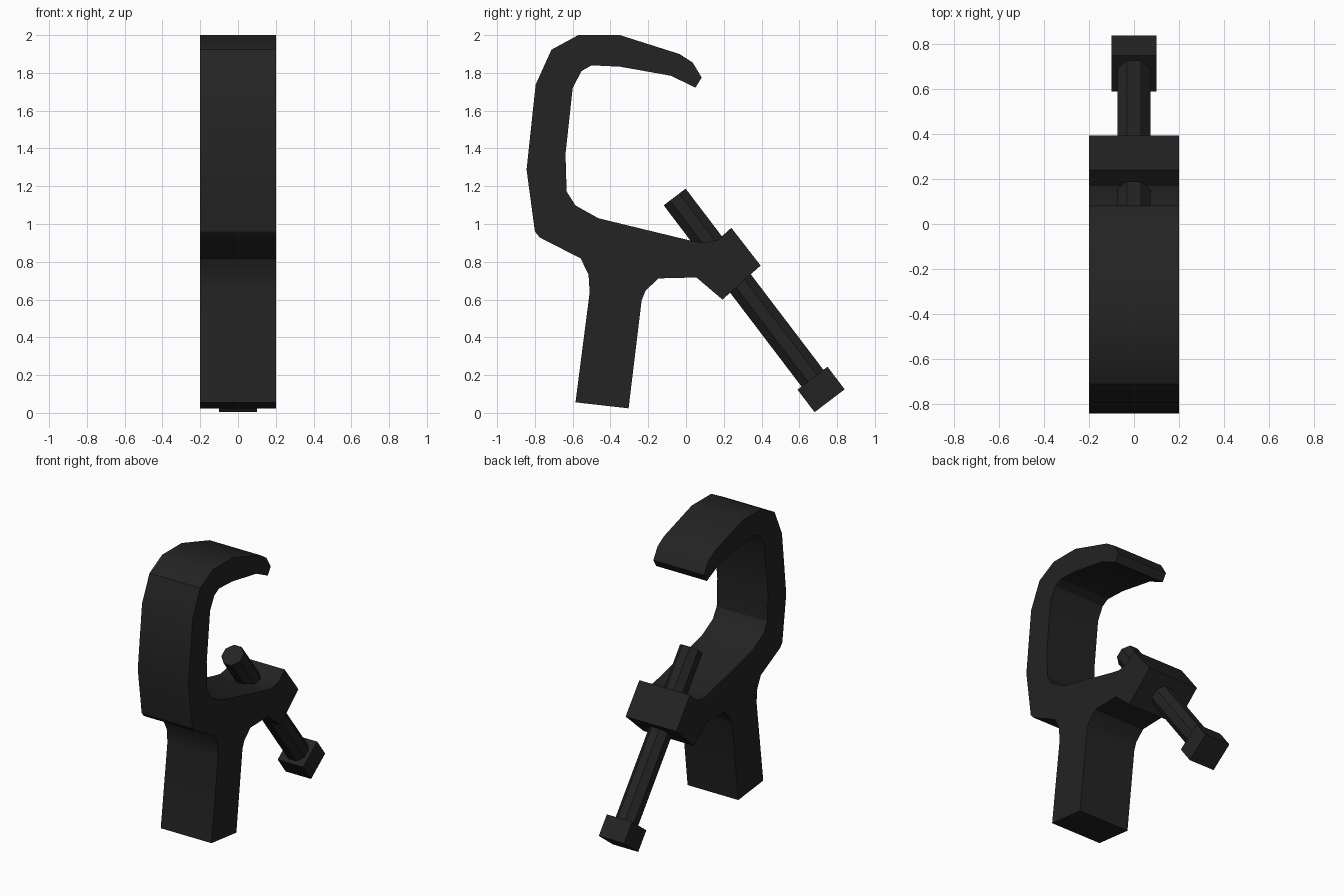
import bpy, bmesh
from mathutils import Vector, Matrix

cube = bpy.data.objects.get("Cube")
if cube:
    bpy.data.objects.remove(cube, do_unlink=True)

black = bpy.data.materials.new("matte black")
black.use_nodes = True
COLOUR = (0.017, 0.017, 0.017, 1)
black.diffuse_color = COLOUR
black.node_tree.nodes["Principled BSDF"].inputs["Base Color"].default_value = COLOUR


def finish(name, bm):
    """Turn a bmesh into a named, shaded object."""
    bmesh.ops.recalc_face_normals(bm, faces=bm.faces)
    mesh = bpy.data.meshes.new(name)
    bm.to_mesh(mesh)
    bm.free()
    mesh.materials.append(black)
    obj = bpy.data.objects.new(name, mesh)
    bpy.context.collection.objects.link(obj)
    bpy.ops.object.select_all(action="DESELECT")
    obj.select_set(True)
    bpy.context.view_layer.objects.active = obj
    bpy.ops.object.shade_smooth_by_angle(angle=0.5)
    return obj


# Side profile (y, z) of the hook, bolt block and stem
PROFILE = [
    (-.57, 2), (-.35, 2), (-.035, 1.9), (.035, 1.855), (.083, 1.775), (.05, 1.722),
    (-.08, 1.785), (-.35, 1.833), (-.5, 1.84), (-.553, 1.81), (-.6, 1.72),
    (-.638, 1.37), (-.632, 1.172), (-.585, 1.098), (-.463, 1.03),
    (.02, .913), (.09, .9), (.17, .917), (.24, .98), (.395, .78), (.193, .6),
    (.055, .717), (-.145, .712), (-.214, .648), (-.235, .595),
    (-.304, .024), (-.585, .056), (-.51, .638), (-.516, .733), (-.558, .818),
    (-.775, .929), (-.8, .96), (-.844, 1.288), (-.796, 1.738), (-.712, 1.923),
]
bm = bmesh.new()
side = bm.faces.new([bm.verts.new((-.2, y, z)) for y, z in PROFILE])
sweep = bmesh.ops.extrude_face_region(bm, geom=[side])
moved = [v for v in sweep["geom"] if isinstance(v, bmesh.types.BMVert)]
bmesh.ops.translate(bm, verts=moved, vec=(.4, 0, 0))
finish("clamp_body", bm)

# Slanted bolt: shaft and square head share one axis
tip, head = Vector((0, -.06, 1.143)), Vector((0, .715, .124))
axis = head - tip
tilt = axis.to_track_quat("Z", "Y").to_matrix().to_4x4()

bm = bmesh.new()
bmesh.ops.create_cone(bm, cap_ends=True, segments=8, radius1=.079, radius2=.079,
                      depth=axis.length,
                      matrix=Matrix.Translation((tip + head) / 2) @ tilt
                      @ Matrix.Rotation(.3927, 4, "Z"))
finish("bolt_shaft", bm)

bm = bmesh.new()
bmesh.ops.create_cube(bm, size=1, matrix=Matrix.Translation(head) @ tilt
                      @ Matrix.Diagonal((.2, .2, .15, 1)))
finish("bolt_head", bm)
